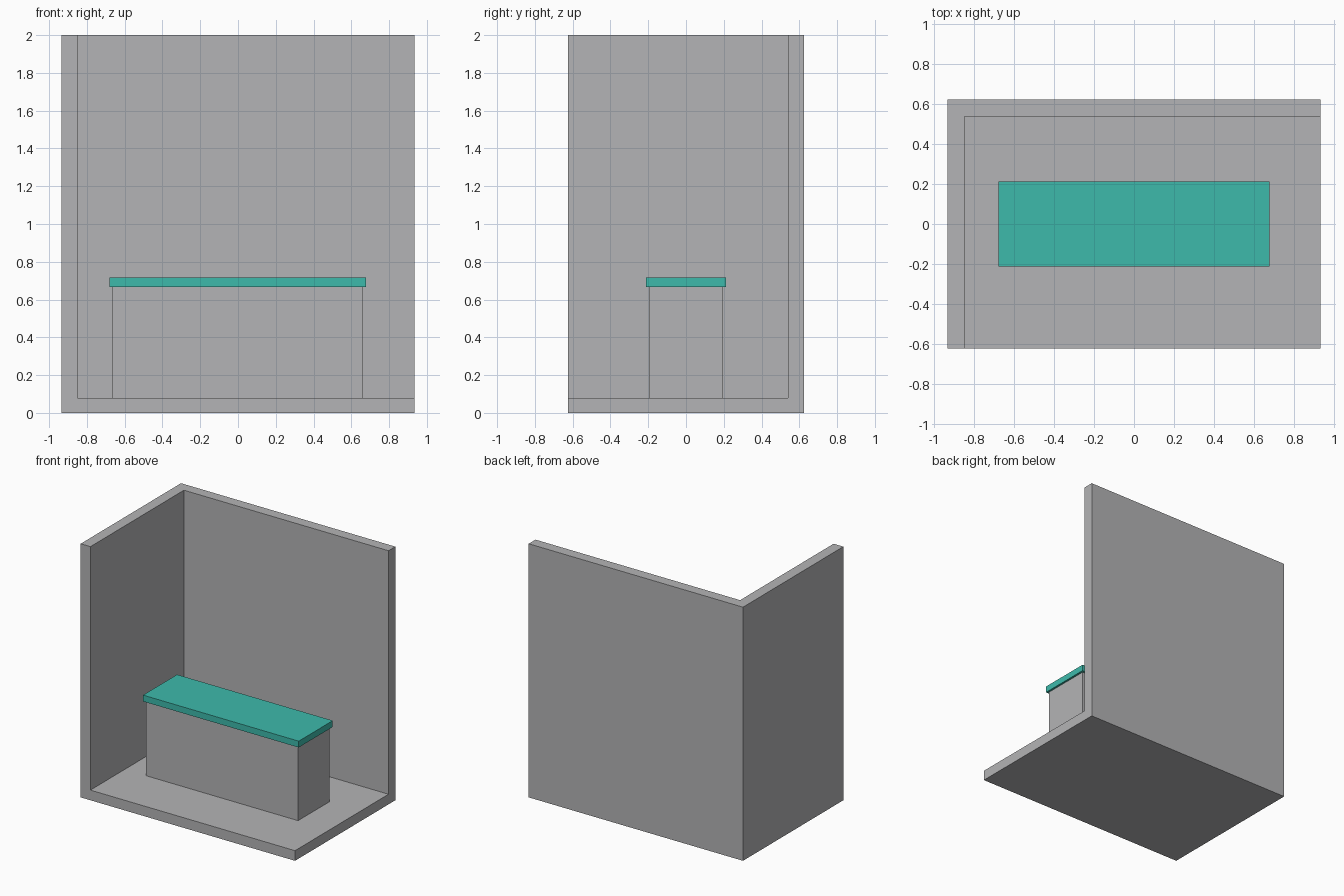
import bpy

if "Cube" in bpy.data.objects:
    bpy.data.objects.remove(bpy.data.objects["Cube"])


def material(name, rgb):
    m = bpy.data.materials.new(name)
    m.diffuse_color = (*rgb, 1)
    m.use_nodes = True
    m.node_tree.nodes["Principled BSDF"].inputs["Base Color"].default_value = m.diffuse_color
    return m


def box(name, x, y, z, mat):
    """Box from (min, max) ranges on each axis."""
    bpy.ops.mesh.primitive_cube_add(size=1)
    ob = bpy.context.object
    ob.name = name
    for v in ob.data.vertices:
        v.co = [(r[0] + r[1]) / 2 + c * (r[1] - r[0]) for r, c in zip((x, y, z), v.co)]
    ob.data.materials.append(mat)
    return ob


grey = material("grey", (0.456, 0.456, 0.465))
teal = material("teal", (0.048, 0.491, 0.407))

# Room corner: one solid block hollowed out to leave floor, left wall and back wall
room = box("room_corner", (-0.935, 0.935), (-0.625, 0.625), (0, 2), grey)
cutter = box("room_cutter", (-0.85, 1.5), (-1.5, 0.54), (0.08, 2.5), grey)
cutter.hide_render = True
cut = room.modifiers.new("hollow", 'BOOLEAN')
cut.operation = 'DIFFERENCE'
cut.solver = 'EXACT'
cut.object = cutter
bpy.context.view_layer.objects.active = room
bpy.ops.object.modifier_apply(modifier=cut.name)
bpy.data.objects.remove(cutter)

# Counter: solid base with a slightly overhanging top
box("counter_base", (-0.665, 0.662), (-0.197, 0.193), (0.08, 0.667), grey)
box("counter_top", (-0.68, 0.678), (-0.212, 0.212), (0.667, 0.717), teal)
